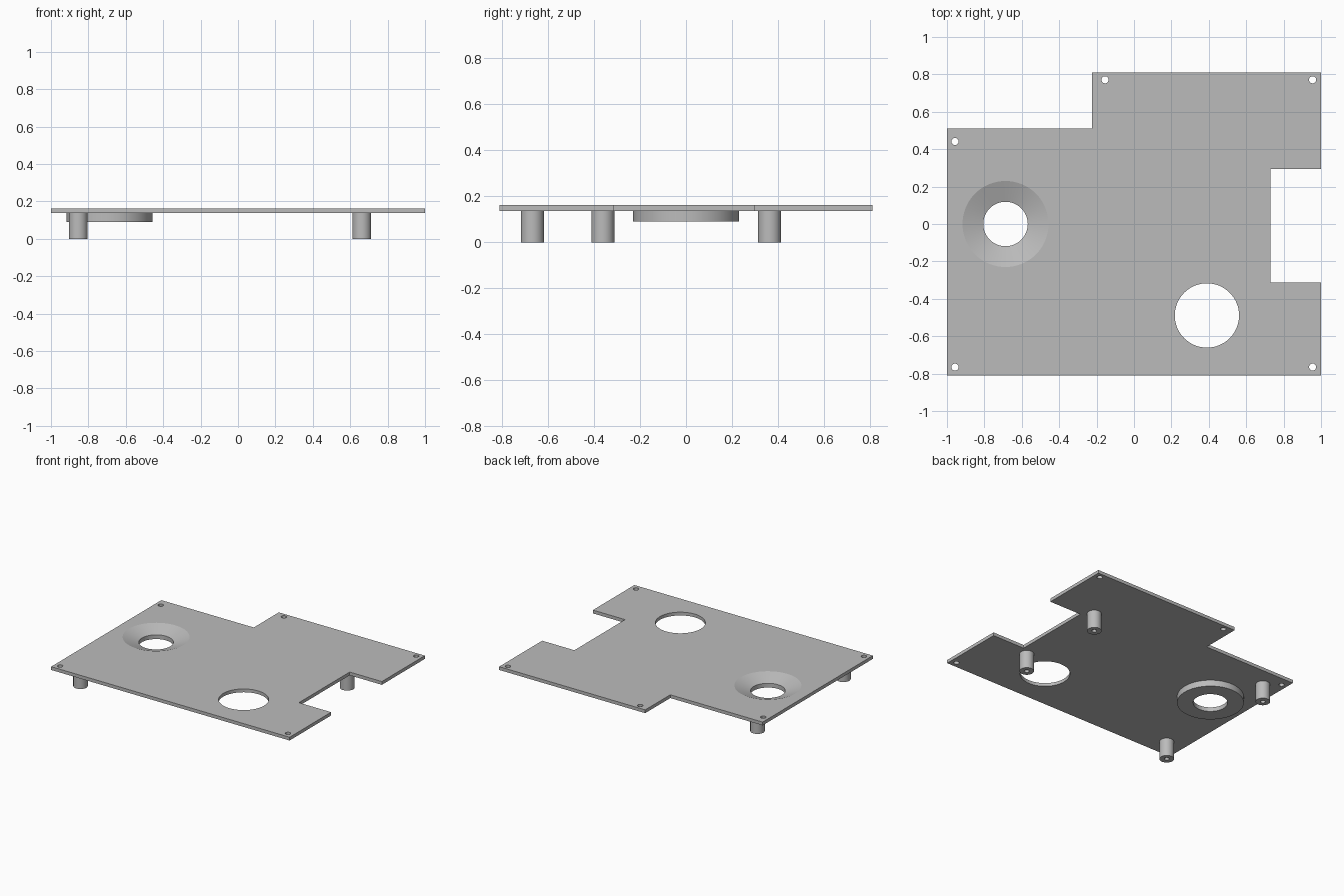
import bpy
import bmesh
import math

cube = bpy.data.objects.get("Cube")
if cube:
    bpy.data.objects.remove(cube, do_unlink=True)

PLATE_BOTTOM, PLATE_TOP = 0.137, 0.162
DISH = (-0.687, 0.0)
DISH_RADIUS = 0.23

# One plain grey for everything
grey = bpy.data.materials.new("plain grey")
grey.use_nodes = True
GREY = (0.5, 0.5, 0.5, 1.0)
grey.diffuse_color = GREY
grey.node_tree.nodes["Principled BSDF"].inputs["Base Color"].default_value = GREY


def add_object(name, bm, location=(0, 0, 0)):
    bmesh.ops.recalc_face_normals(bm, faces=bm.faces[:])
    mesh = bpy.data.meshes.new(name)
    bm.to_mesh(mesh)
    bm.free()
    mesh.materials.append(grey)
    obj = bpy.data.objects.new(name, mesh)
    obj.location = location
    bpy.context.collection.objects.link(obj)
    bpy.ops.object.select_all(action="DESELECT")
    obj.select_set(True)
    bpy.context.view_layer.objects.active = obj
    bpy.ops.object.shade_smooth_by_angle(angle=math.radians(15))
    return obj


def circle(cx, cy, radius, count):
    return [(cx + radius * math.cos(2 * math.pi * i / count),
             cy + radius * math.sin(2 * math.pi * i / count)) for i in range(count)]


def perforated_sheet(name, loops, bottom, top):
    """Fill an outline with holes and extrude it into a sheet."""
    bm = bmesh.new()
    edges = []
    for loop in loops:
        verts = [bm.verts.new((x, y, bottom)) for x, y in loop]
        edges += [bm.edges.new((verts[i - 1], verts[i])) for i in range(len(verts))]
    bmesh.ops.triangle_fill(bm, edges=edges, use_beauty=True, use_dissolve=False,
                            normal=(0, 0, 1))
    result = bmesh.ops.extrude_face_region(bm, geom=bm.faces[:], use_keep_orig=True)
    moved = [g for g in result["geom"] if isinstance(g, bmesh.types.BMVert)]
    bmesh.ops.translate(bm, verts=moved, vec=(0, 0, top - bottom))
    return add_object(name, bm)


def turned_ring(name, profile, centre, count):
    """Revolve a closed (radius, height) profile around a vertical axis."""
    bm = bmesh.new()
    rings = [[bm.verts.new((x, y, z)) for x, y in circle(0, 0, r, count)]
             for r, z in profile]
    for k in range(len(rings)):
        a, b = rings[k - 1], rings[k]
        for i in range(count):
            bm.faces.new((a[i - 1], a[i], b[i], b[i - 1]))
    return add_object(name, bm, (centre[0], centre[1], 0))


# Flat plate: stepped outline, large opening, dish opening and screw holes
outline = [(-1, -0.81), (1, -0.81), (1, -0.313), (0.73, -0.313), (0.73, 0.295),
           (1, 0.295), (1, 0.81), (-0.225, 0.81), (-0.225, 0.51), (-1, 0.51)]
screw_holes = [(-0.957, -0.765), (0.955, -0.765), (-0.957, 0.441),
               (-0.155, 0.771), (0.955, 0.771)]
loops = [outline, circle(0.39, -0.489, 0.172, 64), circle(*DISH, DISH_RADIUS, 64)]
loops += [circle(x, y, 0.019, 24) for x, y in screw_holes]
perforated_sheet("plate", loops, PLATE_BOTTOM, PLATE_TOP)

# Recessed conical dish with a central hole
turned_ring("recessed_dish",
            [(DISH_RADIUS, PLATE_TOP), (0.119, 0.122), (0.119, 0.09), (DISH_RADIUS, 0.09)],
            DISH, 64)

# Hollow standoff posts under the plate
posts = {"front_right_post": (-0.854, -0.667), "back_right_post": (-0.854, 0.363),
         "front_left_post": (0.662, -0.361), "back_left_post": (0.662, 0.363)}
for name, centre in posts.items():
    turned_ring(name, [(0.05, 0), (0.05, PLATE_BOTTOM), (0.017, PLATE_BOTTOM), (0.017, 0)],
                centre, 32)
